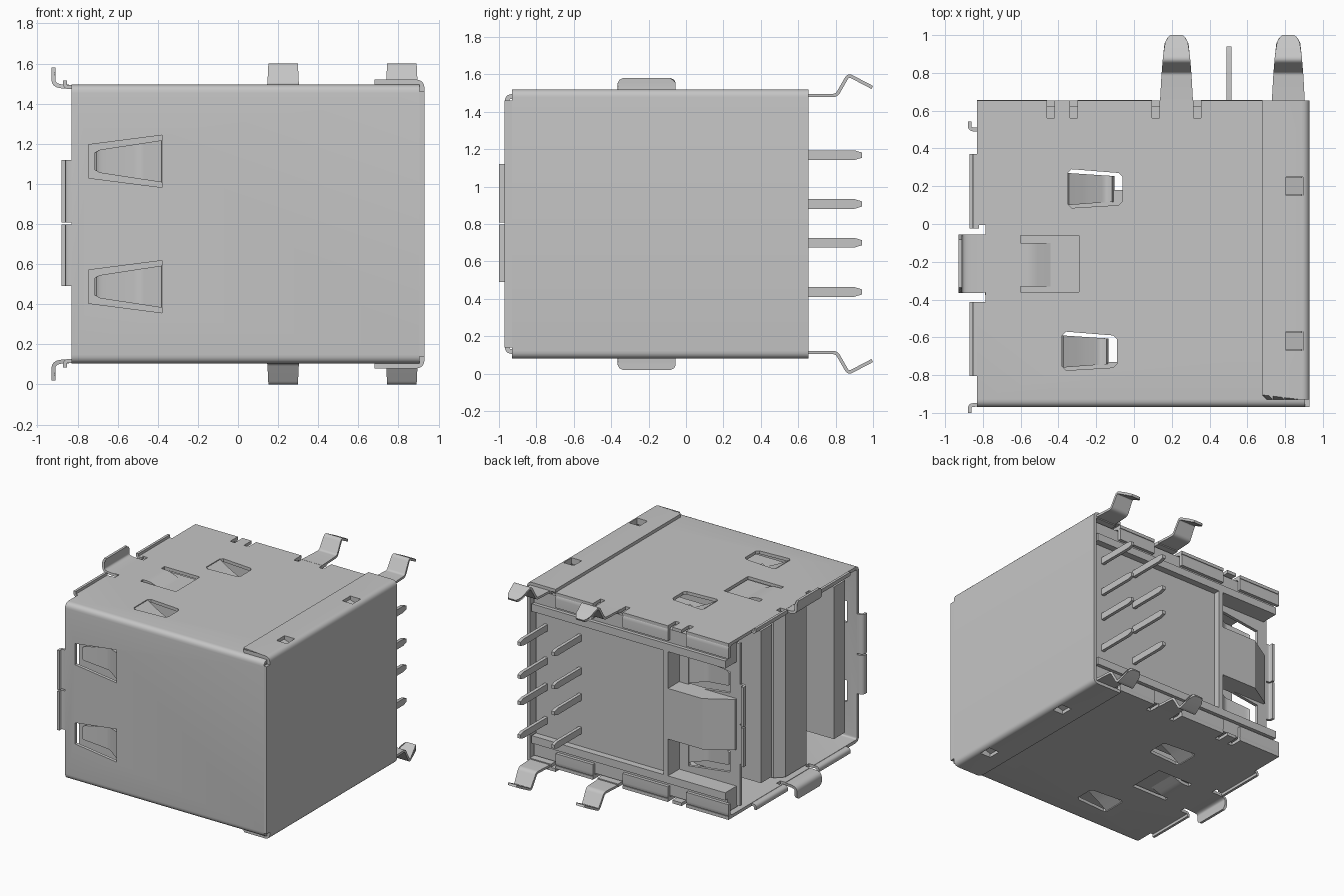
import bpy, bmesh, math
from mathutils import Vector

if "Cube" in bpy.data.objects:
    bpy.data.objects.remove(bpy.data.objects["Cube"])

H = 1.6          # overall height, parts mirror about its middle
T = 0.025        # sheet metal thickness
parts = []

metal = bpy.data.materials.new("plain_grey")
metal.use_nodes = True
GREY = (0.56, 0.56, 0.56, 1)
metal.diffuse_color = GREY
metal.node_tree.nodes["Principled BSDF"].inputs["Base Color"].default_value = GREY


def add(name, mesh):
    ob = bpy.data.objects.new(name, mesh)
    bpy.context.scene.collection.objects.link(ob)
    if not mesh.materials:
        mesh.materials.append(metal)
    parts.append(ob)
    return ob


def prism(name, pts, axis, a, b):
    """Extrude a 2D outline along an axis from a to b."""
    def place(p, w):
        c = [p[0], p[1]]
        c.insert("xyz".index(axis), w)
        return c
    bm = bmesh.new()
    lo = [bm.verts.new(place(p, a)) for p in pts]
    hi = [bm.verts.new(place(p, b)) for p in pts]
    n = len(pts)
    bm.faces.new(lo)
    bm.faces.new(hi[::-1])
    for i in range(n):
        j = (i + 1) % n
        bm.faces.new((lo[i], hi[i], hi[j], lo[j]))
    bmesh.ops.recalc_face_normals(bm, faces=bm.faces)
    mesh = bpy.data.meshes.new(name)
    bm.to_mesh(mesh)
    bm.free()
    return add(name, mesh)


def box(name, x, y, z):
    return prism(name, [(x[0], y[0]), (x[1], y[0]), (x[1], y[1]), (x[0], y[1])], "z", *z)


def sheet(name, path, axis, a, b, t=T, r=0.03, shape=None):
    """Bent sheet metal: a path with rounded bends, thickened and extruded."""
    p = [Vector(q) for q in path]
    line = [p[0]]
    for i in range(1, len(p) - 1):
        u, v = p[i - 1] - p[i], p[i + 1] - p[i]
        if u.normalized().dot(v.normalized()) < -0.999:
            line.append(p[i])
            continue
        s = p[i] + u.normalized() * min(r, u.length * 0.45)
        e = p[i] + v.normalized() * min(r, v.length * 0.45)
        for k in range(6):
            f = k / 5
            line.append(s * (1 - f) ** 2 + p[i] * 2 * f * (1 - f) + e * f * f)
    line.append(p[-1])
    left, right = [], []
    for i, q in enumerate(line):
        d = (line[min(i + 1, len(line) - 1)] - line[max(i - 1, 0)]).normalized()
        n = Vector((-d.y, d.x)) * t / 2
        left.append(q + n)
        right.append(q - n)
    ob = prism(name, left + right[::-1], axis, a, b)
    if shape:
        for v in ob.data.vertices:
            shape(v.co)
    return ob


def cut(ob, cutters):
    for c in cutters:
        m = ob.modifiers.new("cut", "BOOLEAN")
        m.solver = "EXACT"
        m.object = c
    bpy.context.view_layer.update()
    dg = bpy.context.evaluated_depsgraph_get()
    mesh = bpy.data.meshes.new_from_object(ob.evaluated_get(dg))
    ob.modifiers.clear()
    ob.data = mesh
    for c in cutters:
        parts.remove(c)
        bpy.data.objects.remove(c)


def mirror(ob):
    """Copy a top part to the bottom."""
    mesh = ob.data.copy()
    for v in mesh.vertices:
        v.co.z = H - v.co.z
    mesh.flip_normals()
    add(ob.name.replace("top", "bottom"), mesh)


def taper(axis, centre, along, stops):
    """Scale a coordinate about a centre, by stops of (position, factor)."""
    def shape(co):
        u = co[along]
        f = stops[0][1] if u < stops[0][0] else stops[-1][1]
        for (u0, f0), (u1, f1) in zip(stops, stops[1:]):
            if u0 <= u <= u1:
                f = f0 + (f1 - f0) * (u - u0) / (u1 - u0)
        co[axis] = centre + (co[axis] - centre) * f
    return shape


# Main shell: top, front and bottom in one folded sheet
Z = 1.4825
shell = sheet("shell", [(0.655, Z), (-0.9575, Z), (-0.9575, H - Z), (0.655, H - Z)],
              "x", -0.83, 0.905)
side_z = (1.1125, H - 1.1125)
spring_spots = ((-0.06, 0.19), (-0.09, -0.67))
lock_y = (-0.62, 0.2)


def side_windows(y0, y1):
    return [prism("window_cutter", [(-0.745, z - 0.083), (-0.38, z - 0.13),
                                    (-0.38, z + 0.13), (-0.745, z + 0.083)], "y", y0, y1)
            for z in side_z]


def lock_cutters():
    return [box("lock_cutter", (0.805, 0.895), (y - 0.05, y + 0.05), (-0.2, 1.8)) for y in lock_y]


cutters = side_windows(-1.2, -0.8) + lock_cutters()
for x, y in spring_spots:
    cutters.append(prism("spring_cutter", [
        (x - 0.29, y - 0.085), (x - 0.27, y - 0.105), (x - 0.02, y - 0.09), (x, y - 0.07),
        (x, y + 0.06), (x - 0.02, y + 0.08), (x - 0.27, y + 0.1), (x - 0.29, y + 0.08)],
        "z", -0.2, 1.8))
cutters.append(box("latch_cutter", (-0.6, -0.29), (-0.36, -0.06), (-0.2, 1.8)))
for y in (-0.03, -0.387):
    cutters.append(box("notch_cutter", (-0.9, -0.785), (y - 0.025, y + 0.025), (-0.2, 1.8)))
for x in (0.115, 0.335, 0.7, -0.44, -0.32):
    cutters.append(box("slot_cutter", (x - 0.02, x + 0.02), (0.56, 0.8), (-0.2, 1.8)))
cut(shell, cutters)


# Side plate with flaps wrapped over the top and bottom, and its front edge
def flap_corner(co):
    if co.y < 0 and co.x < 0.69:
        co.y += 0.025


F = Z + T
wrap = sheet("side_plate", [(0.68, F), (0.705, F), (0.917, F), (0.917, H - F),
                            (0.705, H - F), (0.68, H - F)],
             "y", -0.93, 0.655, shape=flap_corner)
cut(wrap, lock_cutters())
box("side_plate_edge", (0.9045, 0.9295), (-0.97, -0.93), (0.14, H - 0.14))

# Top details, each mirrored to the bottom
tops = []
for y in lock_y:
    tops.append(sheet("top_lock_tab", [(0.8, Z), (0.9, Z - 0.03)], "y", y - 0.045, y + 0.045))
for x, y in spring_spots:
    tops.append(sheet("top_spring", [(x - 0.29, Z), (x - 0.2, Z - 0.05), (x - 0.09, Z - 0.1),
                                     (x - 0.05, Z - 0.08)], "y", y - 0.09, y + 0.08,
                      shape=taper(1, y, 0, [(x - 0.29, 1), (x - 0.05, 0.8)])))
tops.append(sheet("top_latch", [(-0.6, Z), (-0.54, Z), (-0.35, Z - 0.07)], "y", -0.33, -0.1))
tops.append(sheet("top_hook", [(-0.8, Z), (-0.92, Z + 0.005), (-0.92, 1.555), (-0.92, 1.572),
                               (-0.92, 1.58)], "y", -0.365, -0.055, 0.02, 0.05,
                  taper(1, -0.21, 2, [(1.555, 1), (1.572, 0.94), (1.58, 0.82)])))
for a, b in ((-0.025, 0.37), (-0.805, -0.412)):
    tops.append(sheet("top_lip", [(-0.82, Z), (-0.862, Z), (-0.862, 1.515)],
                      "y", a, b, 0.02, 0.03))
for a, b in ((-0.83, -0.46), (-0.3, 0.095), (0.355, 0.68)):
    tops.append(sheet("top_back_flap", [(0.56, Z), (0.643, Z), (0.643, 1.375)],
                      "x", a, b, T, 0.04))
for x in (0.225, 0.817):
    tops.append(sheet("top_leg", [(0.6, 1.487), (0.805, 1.487), (0.868, 1.597), (0.96, 1.549),
                                  (0.985, 1.536), (0.996, 1.53)], "x", x - 0.09, x + 0.09,
                      0.018, 0.02,
                      taper(0, x, 1, [(0.66, 1), (0.88, 0.8), (0.95, 0.74), (0.985, 0.55), (1, 0.35)])))

# Insulating body: rails, frame, core, post and the wedge between spring pockets
tops.append(box("top_rail", (-0.8, 0.89), (0.5, 0.625), (1.3, 1.455)))
tops.append(box("top_frame", (-0.8, 0.89), (0.5, 0.653), (1.29, 1.35)))
for ob in tops:
    mirror(ob)
box("body_core", (0.1, 0.89), (-0.93, 0.6), (0.14, 1.46))
box("body_back_panel", (-0.27, 0.1), (0.5, 0.6), (0.2, 1.4))
box("body_post", (-0.3, -0.26), (0.5, 0.653), (0.27, 1.35))
prism("body_wedge", [(-0.29, 0.49), (-0.8, 0.49), (-0.8, 0.53), (-0.6, 0.653), (-0.29, 0.653)],
      "z", 0.6, 1.0)

# Inner back wall with its own windows
W = 0.5
wall = box("inner_wall", (-0.83, -0.1), (W - T / 2, W + T / 2), (0.16, 1.44))
cut(wall, side_windows(0.3, 0.7))

# Flared flanges and contact springs on the front and the inner wall
for name, y, s in (("front", -0.9575, -1), ("inner", W, 1)):
    for a, b in ((0.49, 0.797), (0.807, 1.12)):
        sheet(name + "_flange", [(-0.81, y), (-0.87, y), (-0.87, y + s * 0.042)],
              "z", a, b, 0.02, 0.03)
    for z in side_z:
        sheet(name + "_spring", [(-0.375, y), (-0.49, y - s * 0.07), (-0.69, y - s * 0.045),
                                 (-0.71, y - s * 0.035)], "z", z - 0.105, z + 0.105, 0.02,
              shape=taper(2, z, 0, [(-0.71, 0.42), (-0.69, 0.55), (-0.38, 1)]))

# Port divider and contact tongues
divider = [(0.12, -0.05), (-0.73, -0.05), (-0.79, -0.11), (-0.79, -0.375), (0.12, -0.375)]
prism("divider", divider, "z", 0.14, H - 0.14)
for y in (0.11, -0.8):
    box("tongue", (-0.78, 0.12), (y - 0.07, y + 0.07), (0.2, 1.4))

# Solder pins in two columns
for x in (0.503, 0.8):
    for z in (0.437, 0.7, 0.907, 1.168):
        prism("pin", [(0.55, z - 0.026), (0.9, z - 0.026), (0.94, z - 0.014),
                      (0.94, z + 0.014), (0.9, z + 0.026), (0.55, z + 0.026)],
              "x", x - 0.013, x + 0.013)

# Smooth the bends, keep the edges sharp
bpy.ops.object.select_all(action="DESELECT")
for ob in parts:
    ob.select_set(True)
bpy.context.view_layer.objects.active = parts[0]
bpy.ops.object.shade_smooth_by_angle(angle=math.radians(30))
